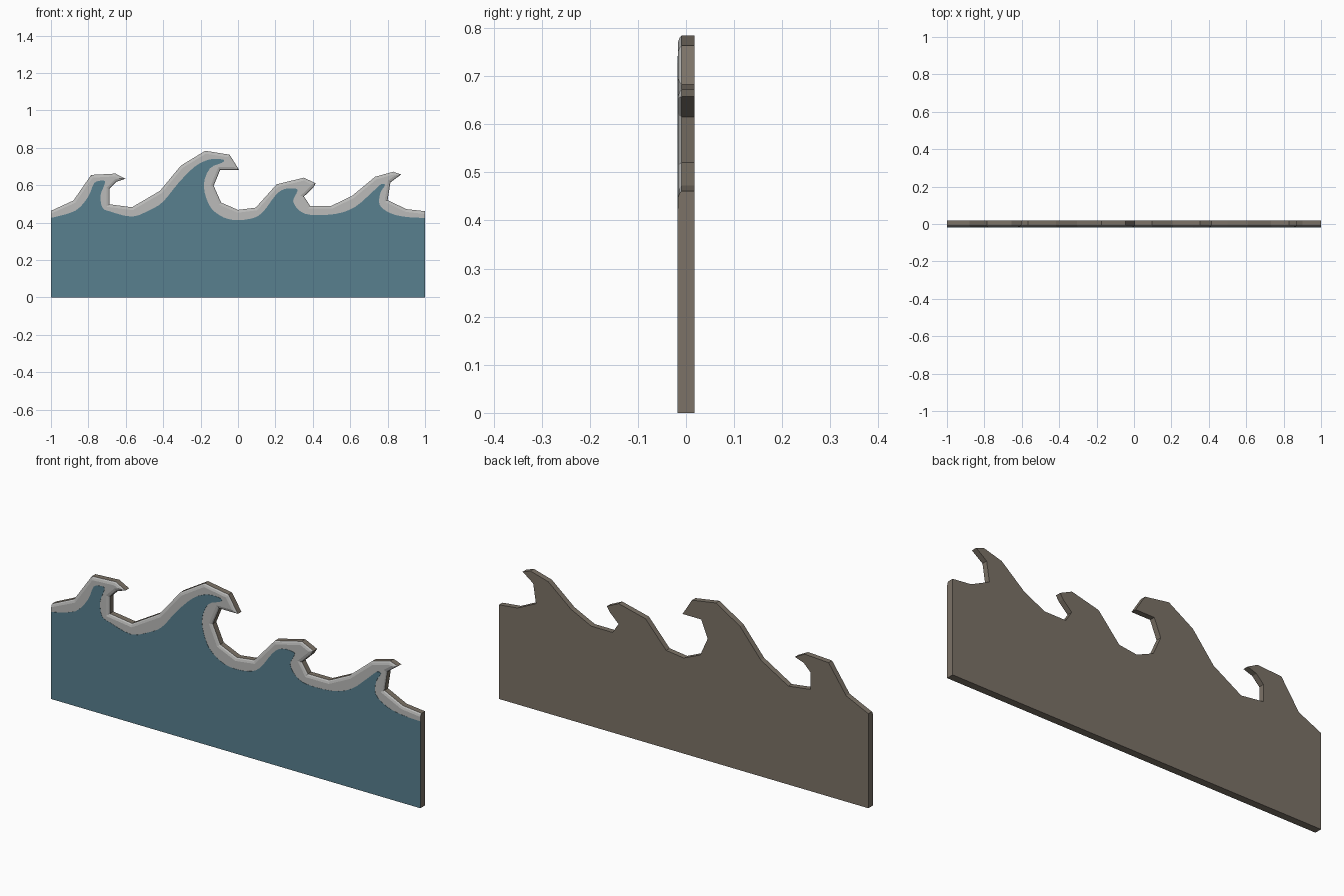
import bpy, bmesh
from mathutils import Vector

if "Cube" in bpy.data.objects:
    bpy.data.objects.remove(bpy.data.objects["Cube"])


def material(name, rgb):
    m = bpy.data.materials.new(name)
    m.diffuse_color = (*rgb, 1)
    m.use_nodes = True
    m.node_tree.nodes["Principled BSDF"].inputs["Base Color"].default_value = m.diffuse_color
    return m


BROWN = material("driftwood brown", (0.20, 0.17, 0.135))
WHITE = material("foam white", (0.50, 0.50, 0.49))
BLUE = material("sea blue", (0.098, 0.215, 0.275))

# Angular wave silhouette, left to right (x, z)
CREST = [(-1, .463), (-.88, .518), (-.785, .655), (-.655, .662), (-.602, .634),
         (-.65, .618), (-.688, .58), (-.688, .498), (-.567, .482), (-.417, .57),
         (-.305, .705), (-.175, .784), (-.045, .763), (.006, .682), (-.095, .682),
         (-.13, .597), (-.09, .507), (0, .468), (.095, .48), (.207, .605),
         (.352, .64), (.416, .61), (.40, .585), (.353, .54), (.385, .49),
         (.50, .49), (.61, .543), (.733, .645), (.83, .672), (.872, .657),
         (.815, .615), (.80, .52), (.90, .472), (1, .461)]

# Upper limit of the painted water, left to right (x, z)
WATER = [(-1, .425), (-.87, .463), (-.80, .54), (-.77, .61), (-.735, .624),
         (-.712, .622), (-.715, .60), (-.735, .545), (-.725, .48), (-.685, .46),
         (-.567, .432), (-.47, .468), (-.40, .512), (-.32, .61), (-.23, .70),
         (-.15, .738), (-.08, .737), (-.085, .72), (-.15, .69), (-.183, .60),
         (-.155, .495), (-.10, .44), (-.03, .415), (.065, .42), (.13, .453),
         (.20, .545), (.25, .58), (.315, .58), (.312, .555), (.295, .515),
         (.325, .467), (.385, .442), (.52, .446), (.625, .483), (.72, .565),
         (.765, .605), (.786, .60), (.762, .56), (.757, .495), (.815, .45),
         (.90, .43), (1, .425)]


def offset(points, d):
    """Move the crest line d inwards, keeping its ends on the board's sides."""
    pts = [Vector(p) for p in points]
    out = []
    for i, p in enumerate(pts):
        if i in (0, len(pts) - 1):
            out.append((p.x, p.y - d))
            continue
        a, b = (p - pts[i - 1]).normalized(), (pts[i + 1] - p).normalized()
        na, nb = Vector((a.y, -a.x)), Vector((b.y, -b.x))
        m = na + nb
        out.append(tuple(p + m * (d / max(0.35, 1 + na.dot(nb)))))
    return out


def smooth(points, n=3):
    """Catmull-Rom rounding of a point row."""
    p = [Vector(q) for q in points]
    p = [p[0]] + p + [p[-1]]
    out = []
    for i in range(1, len(p) - 2):
        a, b, c, d = p[i - 1:i + 3]
        for k in range(n):
            t = k / n
            out.append(tuple(0.5 * (2 * b + (c - a) * t + (2 * a - 5 * b + 4 * c - d) * t * t
                                    + (3 * b - a - 3 * c + d) * t ** 3)))
    return out + [points[-1]]


def slab(name, layers, mats, pick):
    """Join layers (y, top line) into a closed board; pick(layer, on_top) gives the material."""
    bm = bmesh.new()
    loops = [[bm.verts.new((x, y, z)) for x, z in line + [(1, 0), (-1, 0)]]
             for y, line in layers]
    n = len(loops[0])
    bm.faces.new(loops[0]).material_index = pick(-1, False)
    for k in range(len(loops) - 1):
        for i in range(n):
            j = (i + 1) % n
            f = bm.faces.new((loops[k][i], loops[k][j], loops[k + 1][j], loops[k + 1][i]))
            f.material_index = pick(k, i < n - 3)
    bm.faces.new(loops[-1]).material_index = pick(len(loops), True)
    bmesh.ops.recalc_face_normals(bm, faces=bm.faces)
    # Cut the concave caps into triangles
    bmesh.ops.triangulate(bm, faces=[f for f in bm.faces if len(f.verts) > 4])
    me = bpy.data.meshes.new(name)
    bm.to_mesh(me)
    bm.free()
    for m in mats:
        me.materials.append(m)
    ob = bpy.data.objects.new(name, me)
    bpy.context.collection.objects.link(ob)
    return ob


# Board: brown back and edges, rounded white foam on the front
slab("wave_board",
     [(.018, CREST), (-.009, CREST), (-.0138, offset(CREST, .005)), (-.017, offset(CREST, .015))],
     [BROWN, WHITE], lambda k, top: 1 if k >= 1 and top else 0)

# Thin painted water plate on the front
slab("water_panel", [(-.017, smooth(WATER)), (-.018, smooth(WATER))], [BLUE], lambda k, top: 0)
